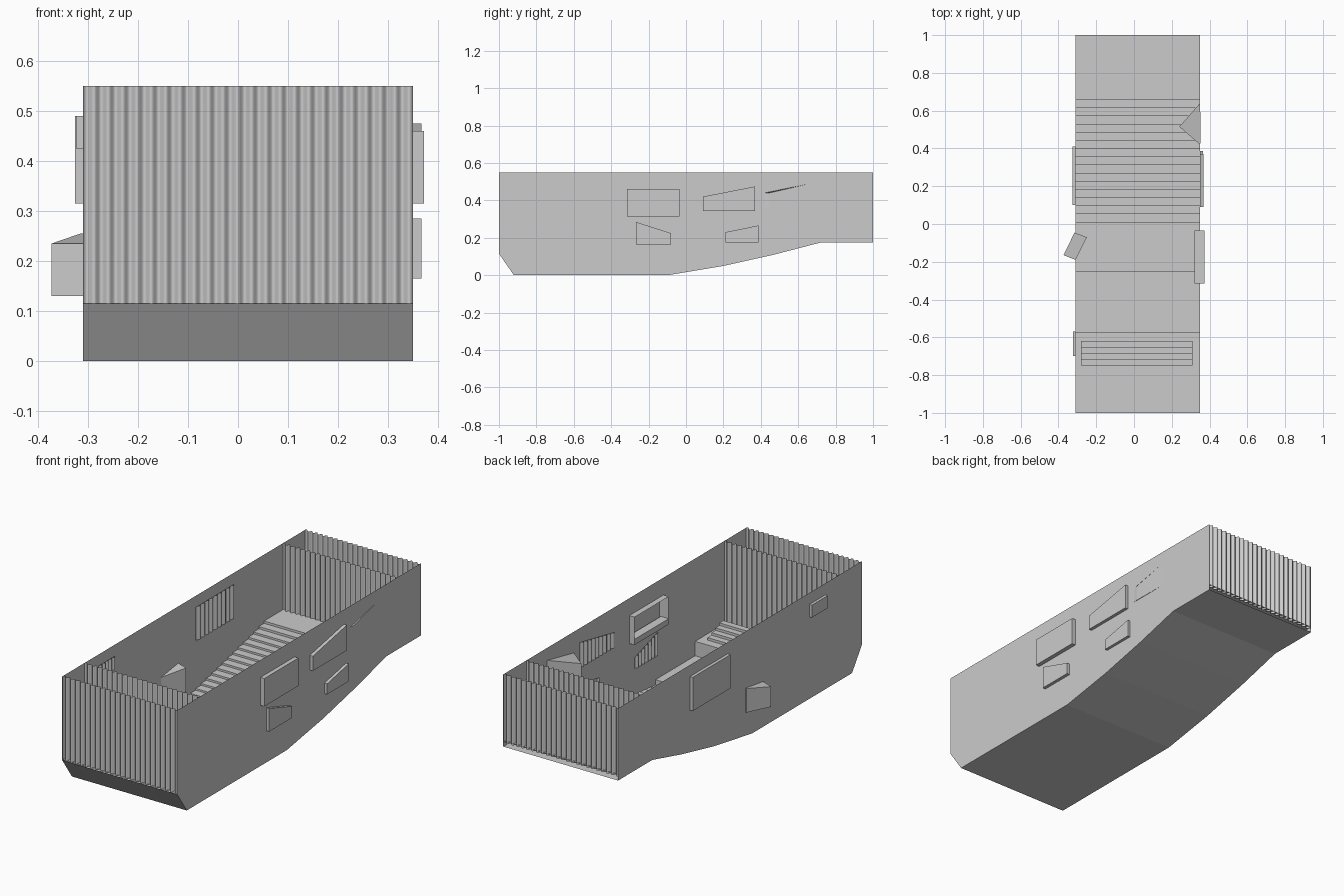
import bpy, bmesh, math
from mathutils import Vector

if "Cube" in bpy.data.objects:
    bpy.data.objects.remove(bpy.data.objects["Cube"])

XL, XR, TOP = -0.31, 0.35, 0.55
HULL = [(-1, .115), (-.92, 0), (-.1, 0), (.2, .05), (.47, .11), (.72, .175), (1, .175)]


def make(name, verts, faces, smooth=False):
    me = bpy.data.meshes.new(name)
    me.from_pydata(verts, [], faces)
    bm = bmesh.new()
    bm.from_mesh(me)
    bmesh.ops.recalc_face_normals(bm, faces=bm.faces)
    bm.to_mesh(me)
    bm.free()
    ob = bpy.data.objects.new(name, me)
    bpy.context.collection.objects.link(ob)
    if smooth:
        for p in me.polygons:
            p.use_smooth = True
    return ob


def strip(name, path, x0, x1):
    """Sweep a y/z path across the width."""
    verts = [(x, y, z) for y, z in path for x in (x0, x1)]
    make(name, verts, [(2*i, 2*i+1, 2*i+3, 2*i+2) for i in range(len(path)-1)])


def prism(name, base, tops, z0):
    """Closed prism on an x/y outline, with a height for each corner."""
    n = len(base)
    verts = [(x, y, z0) for x, y in base] + [(x, y, t) for (x, y), t in zip(base, tops)]
    faces = [tuple(range(n)), tuple(range(n, 2*n))]
    faces += [(i, (i+1) % n, n+(i+1) % n, n+i) for i in range(n)]
    make(name, verts, faces)


def folds(name, start, end, bottoms, tops, waves, amp):
    """Pleated sheet between two plan points."""
    a, b = Vector(start), Vector(end)
    d = (b-a).normalized()
    nrm = Vector((-d.y, d.x))
    n = waves*8
    verts = []
    for i in range(n+1):
        t = i/n
        p = a.lerp(b, t) + nrm*amp*math.sin(2*math.pi*waves*t)
        for lo, hi in (bottoms, tops):
            verts.append((p.x, p.y, lo + (hi-lo)*t))
    make(name, verts, [(2*i, 2*i+2, 2*i+3, 2*i+1) for i in range(n)], True)


def wall(name, x, holes):
    """Flat side sheet with window openings."""
    bm = bmesh.new()
    edges = []
    for loop in [HULL + [(1, TOP), (-1, TOP)]] + holes:
        vs = [bm.verts.new((x, y, z)) for y, z in loop]
        edges += [bm.edges.new((vs[i], vs[i-1])) for i in range(len(vs))]
    bmesh.ops.triangle_fill(bm, edges=edges, use_beauty=True, normal=(1, 0, 0))
    me = bpy.data.meshes.new(name)
    bm.to_mesh(me)
    bm.free()
    bpy.context.collection.objects.link(bpy.data.objects.new(name, me))


def pocket(name, x_in, x_out, q):
    """Window box closed on the outside and open to the interior."""
    verts = [(x, y, z) for x in (x_in, x_out) for y, z in q]
    make(name, verts, [(i, (i+1) % 4, 4+(i+1) % 4, 4+i) for i in range(4)] + [(4, 5, 6, 7)])


def quad(y0, y1, z0, t0, t1):
    return [(y0, z0), (y1, z0), (y1, t1), (y0, t0)]


# Windows: name, y range, sill, top heights, inner x, outer x, curtain waves
right = [("large_window", -.315, -.035, .315, .46, .46, .32, .372, 0),
         ("sloped_window", .09, .37, .343, .42, .475, XR, .367, 9),
         ("low_front_window", -.268, -.08, .165, .285, .225, XR, .367, 7),
         ("low_back_window", .21, .387, .175, .23, .266, XR, .365, 0)]
left = [("left_window", .1, .41, .315, .49, .49, XL, -.326, 9),
        ("small_front_window", -.7, -.57, .425, .49, .49, XL, -.324, 5)]
for side, x, wins in (("right", XR, right), ("left", XL, left)):
    wall(side + "_wall", x, [quad(*w[1:6]) for w in wins])
    for n, y0, y1, z0, t0, t1, xi, xo, waves in wins:
        pocket(n, xi, xo, quad(y0, y1, z0, t0, t1))
        if waves:
            folds(n + "_curtain", (x, y0), (x, y1), (z0, z0), (t0, t1), waves, .006)

# Ledge in the large window
prism("window_ledge", [(.32, -.315), (.365, -.315), (.365, -.035), (.32, -.035)], [.345]*4, .316)

# Angled window boxes that pierce the walls
prism("angled_left_box", [(-.315, -.045), (-.25, -.07), (-.31, -.19), (-.373, -.165)],
      [.255, .255, .235, .235], .13)
prism("angled_right_box", [(.35, .64), (.24, .515), (.35, .42), (.353, .445)],
      [.485, .45, .44, .44], .36)
prism("wall_slit", [(.348, .44), (.353, .44), (.353, .448), (.348, .448)], [.43]*4, .39)

# Hull underside
strip("hull_bottom", HULL, XL, XR)

# Floor with long stair up to the back platform
floor = [(-1, .12), (-.575, .12), (-.575, .045), (-.25, .045)]
KEYS = [(-.25, .015), (0, .04), (.165, .075), (.61, .18), (.70, .205)]


def stair_z(y):
    for (a, za), (b, zb) in zip(KEYS, KEYS[1:]):
        if y <= b + 1e-6:
            return za + (zb-za)*(y-a)/(b-a)
    return KEYS[-1][1]


N = 22
for i in range(N):
    ya, yb = -.25 + .95*i/N, -.25 + .95*(i+1)/N
    z = stair_z(yb)
    floor += [(ya, z), (yb, z)]
floor.append((1, .205))
strip("floor_and_stairs", floor, XL, XR)

# Front steps
for i in range(4):
    y = -.62 - .0325*i
    prism("front_step", [(-.28, y), (.31, y), (.31, y-.0325), (-.28, y-.0325)], [.133+.013*i]*4, .12)

# Outer and inner pleated end curtains
for n, y, z in (("front_curtain", -.994, .115), ("front_inner_curtain", -.815, .12),
                ("back_inner_curtain", .81, .205), ("back_curtain", .994, .195)):
    folds(n, (XL, y), (XR, y), (z, z), (TOP, TOP), 23, .006)
